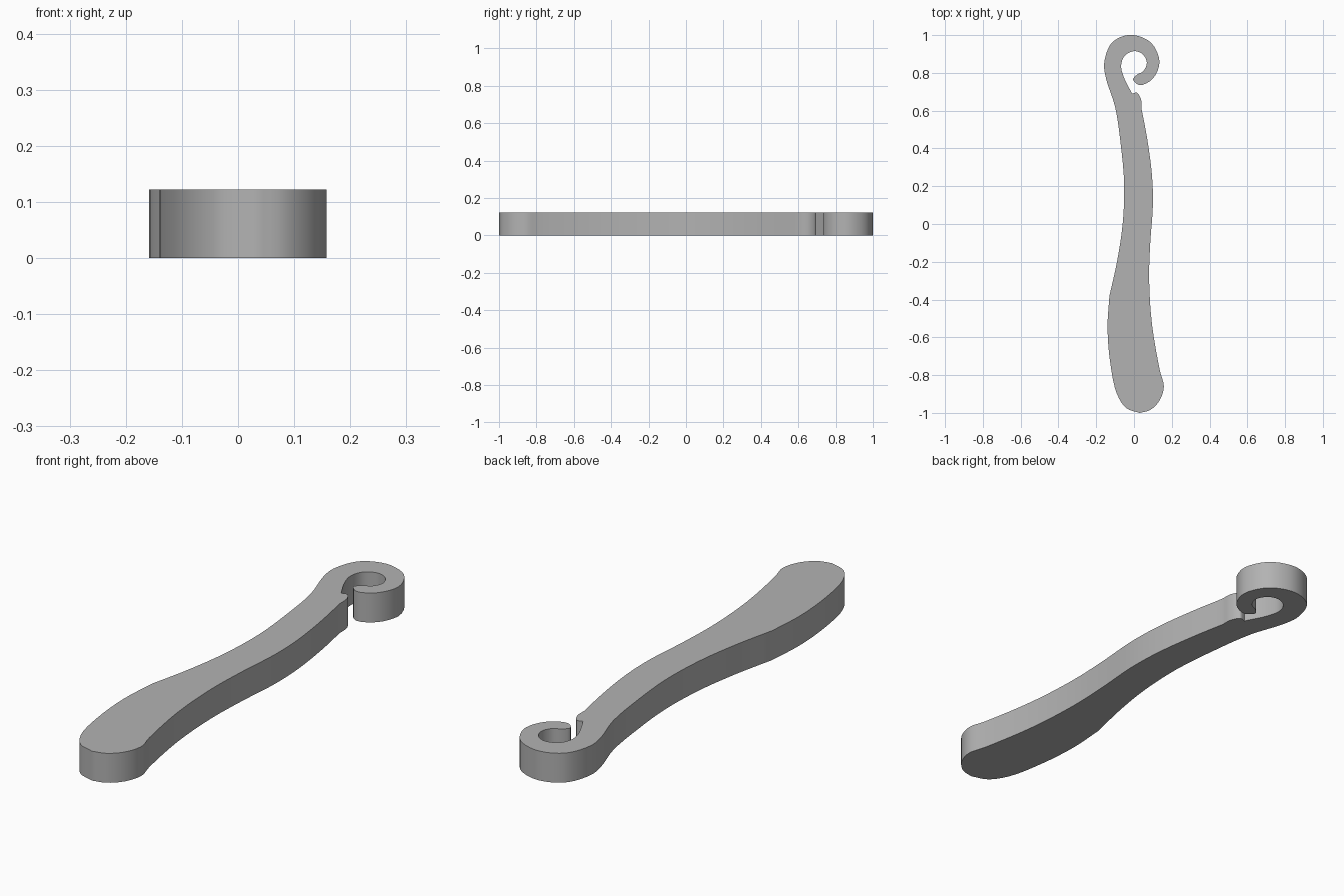
import bpy
import bmesh
import math
from mathutils import Vector

cube = bpy.data.objects.get("Cube")
if cube:
    bpy.data.objects.remove(cube, do_unlink=True)

THICKNESS = 0.122
STEPS = 4

# Outline sections run clockwise from the heel; sections meet at crisp corners
notch = (-0.01, 0.69)
shoulder = (0.04, 0.61)
rump = (-0.13, -0.38)

heel_and_left = [(0.03, -1), (-0.04, -0.975), (-0.09, -0.9), (-0.125, -0.74),
                 (-0.14, -0.55), rump]
left_edge_and_hook = [
    rump, (-0.09, -0.2), (-0.06, 0), (-0.052, 0.21), (-0.07, 0.42), (-0.1, 0.62),
    (-0.148, 0.77), (-0.158, 0.85), (-0.125, 0.95), (-0.07, 0.99), (0, 1),
    (0.09, 0.96), (0.135, 0.86), (0.1, 0.77), (0.03, 0.735), (-0.005, 0.765),
    (0.015, 0.79), (0.05, 0.81), (0.068, 0.855), (0.045, 0.9), (0, 0.915),
    (-0.05, 0.89), (-0.068, 0.84), (-0.055, 0.78), notch]
latch_nub = [notch, (0.015, 0.695), (0.037, 0.66), shoulder]
right_edge = [shoulder, (0.07, 0.45), (0.095, 0.26), (0.1, 0.1), (0.086, -0.1),
              (0.08, -0.29), (0.095, -0.53), (0.138, -0.78), (0.158, -0.86),
              (0.135, -0.935), (0.085, -0.985), (0.03, -1)]


def smooth_path(points):
    """Centripetal spline through the points, leaving out the last one."""
    pts = [Vector(p) for p in points]
    pts = [2 * pts[0] - pts[1]] + pts + [2 * pts[-1] - pts[-2]]
    path = []
    for a, b, c, d in zip(pts, pts[1:], pts[2:], pts[3:]):
        before, span, after = (math.sqrt((q - p).length) for p, q in ((a, b), (b, c), (c, d)))
        start = (c - b) + span * ((b - a) / before - (c - a) / (before + span))
        end = (c - b) + span * ((d - c) / after - (d - b) / (span + after))
        for i in range(STEPS):
            t = i / STEPS
            path.append(b + start * t + (3 * (c - b) - 2 * start - end) * t ** 2
                        + (2 * (b - c) + start + end) * t ** 3)
    return path


def make_material(name, value):
    mat = bpy.data.materials.new(name)
    mat.use_nodes = True
    color = (value, value, value, 1)
    mat.diffuse_color = color
    mat.node_tree.nodes["Principled BSDF"].inputs["Base Color"].default_value = color
    return mat


# Hooked handle: one flat outline pulled up to an even thickness
outline = [p for section in (heel_and_left, left_edge_and_hook, latch_nub, right_edge)
           for p in smooth_path(section)]
bm = bmesh.new()
base = bm.faces.new([bm.verts.new((p.x, p.y, 0)) for p in outline])
pulled = bmesh.ops.extrude_face_region(bm, geom=[base], use_keep_orig=True)
top_verts = [g for g in pulled["geom"] if isinstance(g, bmesh.types.BMVert)]
bmesh.ops.translate(bm, verts=top_verts, vec=(0, 0, THICKNESS))
bmesh.ops.recalc_face_normals(bm, faces=bm.faces[:])
caps = [f for f in bm.faces if len(f.verts) > 4]
bmesh.ops.triangulate(bm, faces=caps)

mesh = bpy.data.meshes.new("hooked_handle")
bm.to_mesh(mesh)
bm.free()
mesh.materials.append(make_material("plain grey", 0.45))
handle = bpy.data.objects.new("hooked_handle", mesh)
bpy.context.collection.objects.link(handle)

# Smooth side walls with sharp rims
bpy.ops.object.select_all(action="DESELECT")
handle.select_set(True)
bpy.context.view_layer.objects.active = handle
bpy.ops.object.shade_smooth_by_angle(angle=math.radians(30))
